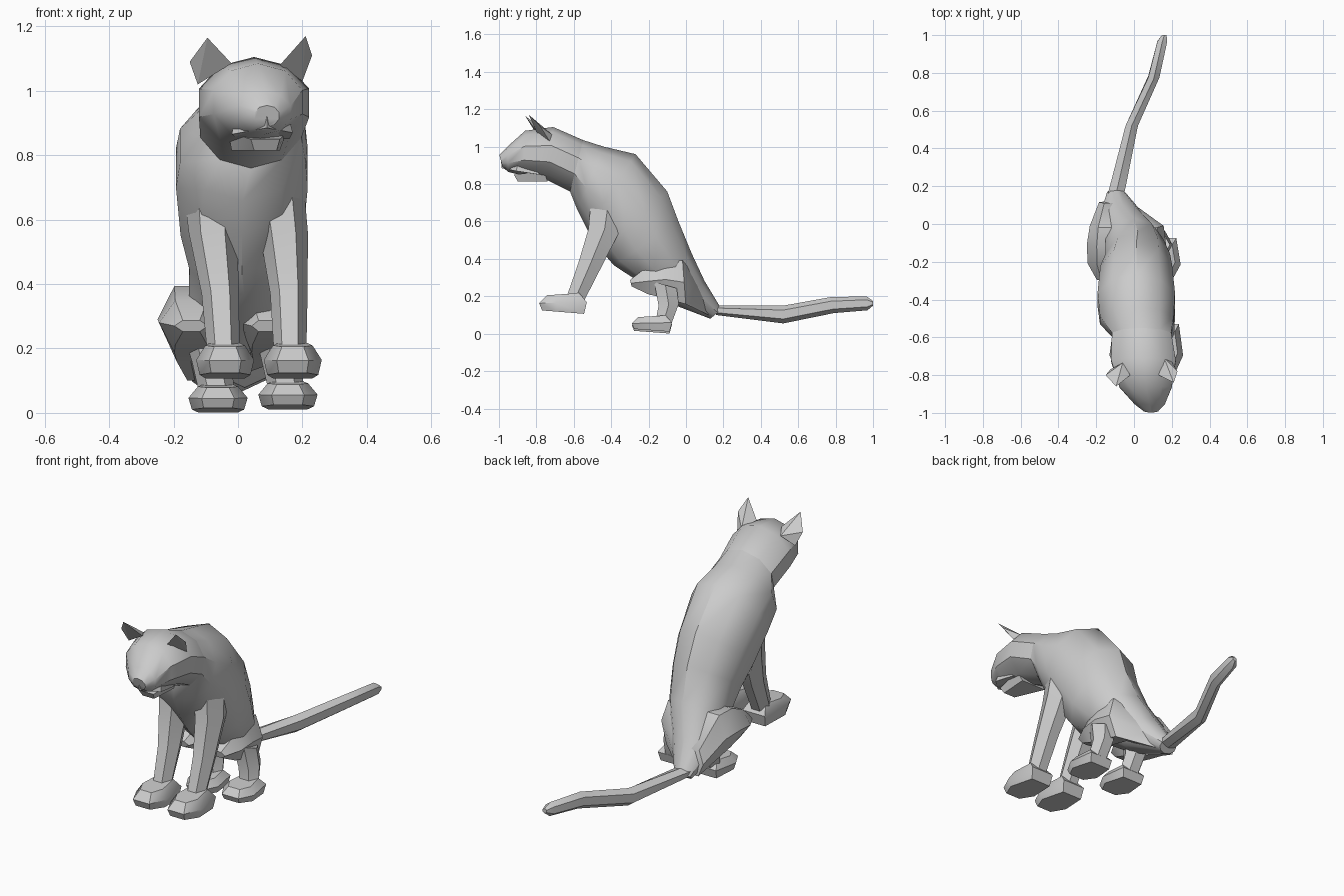
import bpy, bmesh, math
from mathutils import Vector

if "Cube" in bpy.data.objects:
    bpy.data.objects.remove(bpy.data.objects["Cube"])


def finish(name, bm, smooth=True):
    bmesh.ops.recalc_face_normals(bm, faces=bm.faces)
    me = bpy.data.meshes.new(name)
    bm.to_mesh(me)
    bm.free()
    ob = bpy.data.objects.new(name, me)
    bpy.context.collection.objects.link(ob)
    if smooth:
        bpy.ops.object.select_all(action='DESELECT')
        bpy.context.view_layer.objects.active = ob
        ob.select_set(True)
        bpy.ops.object.shade_smooth_by_angle(angle=math.radians(38))
    return ob


def loft(name, rings, n=8, turn=0.0):
    """Ring = (y, z) of one edge, (y, z) of the opposite edge, centre x, half width."""
    bm = bmesh.new()
    loops = []
    for (ay, az), (by, bz), x, w in rings:
        mid = Vector((x, (ay + by) / 2, (az + bz) / 2))
        half = Vector((0, (ay - by) / 2, (az - bz) / 2))
        loop = []
        for i in range(n):
            a = 2 * math.pi * (i + turn) / n
            loop.append(bm.verts.new(mid + half * math.cos(a) + Vector((w * math.sin(a), 0, 0))))
        loops.append(loop)
    for p, q in zip(loops, loops[1:]):
        for i in range(n):
            j = (i + 1) % n
            bm.faces.new((p[i], p[j], q[j], q[i]))
    bm.faces.new(loops[0])
    bm.faces.new(loops[-1])
    return finish(name, bm)


def hull(name, points, smooth=False):
    bm = bmesh.new()
    for p in points:
        bm.verts.new(p)
    bmesh.ops.convex_hull(bm, input=bm.verts)
    bmesh.ops.dissolve_limit(bm, angle_limit=0.03, verts=bm.verts, edges=bm.edges)
    return finish(name, bm, smooth)


def paw(name, x, y0, y1, z, w, h):
    """Wedge paw: six-sided sole, bulging rim and a smaller top."""
    outline = [(-.55, 0), (.55, 0), (1, .35), (.75, 1), (-.75, 1), (-1, .35)]
    pts = []
    for scale, dz0, dz1 in ((.88, .18, 0), (1, .5, .55), (.68, .85, 1)):
        for u, v in outline:
            vv = .5 + (v - .5) * scale
            pts.append((x + u * w * scale, y0 + (y1 - y0) * vv, z + h * (dz0 + (dz1 - dz0) * vv)))
    return hull(name, pts, True)


# Torso, sloping from the neck down to the seated rump
loft("torso", [
    ((-.55, 1.035), (-.62, .76), .04, .165),
    ((-.44, 1.00), (-.58, .66), .015, .205),
    ((-.27, .96), (-.53, .56), .012, .215),
    ((-.10, .76), (-.45, .44), .012, .20),
    ((-.04, .60), (-.385, .365), .02, .18),
    ((.03, .43), (-.27, .29), .0, .16),
    ((.10, .28), (-.08, .16), -.06, .13),
    ((.19, .13), (.13, .08), -.095, .05)], n=10)

# Head, with the muzzle turned slightly sideways
loft("head", [
    ((-.55, 1.035), (-.62, .76), .04, .165),
    ((-.71, 1.105), (-.74, .82), .05, .18),
    ((-.86, 1.085), (-.87, .845), .062, .145),
    ((-.955, 1.0), (-.95, .865), .083, .085),
    ((-.998, .955), (-.98, .89), .09, .04)], n=10)

# Muzzle cheeks and lower jaw
hull("muzzle", [(.09, -.99, .93), (.09, -.985, .885), (-.02, -.90, .865), (.17, -.91, .87),
                (.0, -.86, .95), (.15, -.88, .95), (.0, -.78, .85), (.16, -.78, .85)], True)
hull("jaw", [(.04, -.92, .85), (.13, -.92, .85), (.05, -.90, .815), (.12, -.90, .815),
             (-.02, -.74, .815), (.13, -.74, .815), (-.03, -.76, .87), (.15, -.76, .87)], True)

# Ears: thin pointed wedges
hull("left_ear", [(-.095, -.86, 1.165), (-.15, -.80, 1.09), (-.125, -.77, 1.02),
                  (-.02, -.80, 1.085), (-.06, -.735, 1.07)])
hull("right_ear", [(.21, -.84, 1.17), (.23, -.78, 1.11), (.20, -.73, 1.03),
                   (.13, -.80, 1.08), (.16, -.71, 1.06)])

# Front legs with paws
for side, xs in (("left", (-.085, -.078, -.055, -.045)), ("right", (.12, .142, .158, .162))):
    loft(side + "_front_leg", [
        ((-.52, .74), (-.31, .66), xs[0], .085),
        ((-.535, .56), (-.335, .56), xs[1], .075),
        ((-.585, .38), (-.44, .36), xs[2], .058),
        ((-.645, .20), (-.545, .16), xs[3], .05)], n=6, turn=.5)
    paw(side + "_front_paw", -.04 if side == "left" else .17, -.785, -.53, .105, .09, .115)

# Hind legs: folded thigh, shank and paw
for side, x, w, px in (("left", -.145, .105, -.062), ("right", .085, .085, .155)):
    s = -1 if side == "left" else 1
    loft(side + "_thigh", [
        ((.11, .25), (.12, .09), -.1 + s * .03, .055),
        ((-.02, .41), (.0, .14), x, w * .85),
        ((-.12, .41), (-.10, .17), x, w),
        ((-.22, .36), (-.20, .20), x, w * .95),
        ((-.30, .29), (-.29, .25), x, w * .5)], n=6, turn=.5)
    loft(side + "_shank", [
        ((-.18, .28), (-.04, .24), (x + px) / 2, .07),
        ((-.155, .15), (-.03, .16), px - .02, .06),
        ((-.17, .06), (-.08, .03), px, .055)], n=6, turn=.5)
    paw(side + "_hind_paw", px, -.29, -.075, .0 if s < 0 else .01, .092, .09)

# Tail
loft("tail", [
    ((.16, .15), (.16, .10), -.095, .05),
    ((.52, .15), (.52, .055), -.012, .038),
    ((.77, .195), (.79, .11), .105, .034),
    ((.965, .20), (.97, .125), .15, .03),
    ((1.0, .175), (1.0, .15), .16, .014)], n=6)
